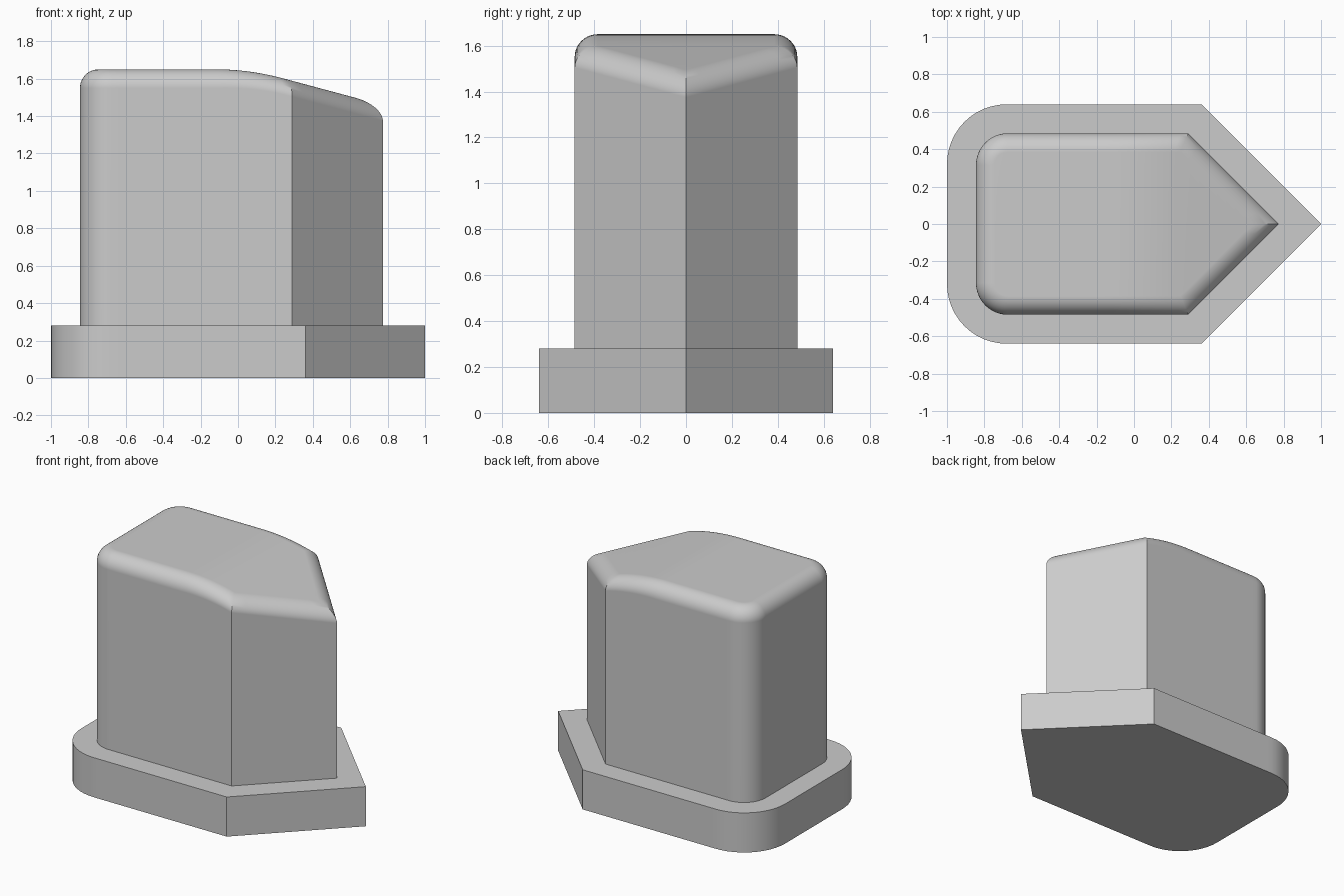
import bpy, bmesh, math

cube = bpy.data.objects.get("Cube")
if cube:
    bpy.data.objects.remove(cube, do_unlink=True)

grey = bpy.data.materials.new("light grey")
grey.use_nodes = True
colour = (0.6, 0.6, 0.6, 1)
grey.diffuse_color = colour
grey.node_tree.nodes["Principled BSDF"].inputs["Base Color"].default_value = colour


def half_outline(back, tip, half, radius, inset=0):
    """Half of the pointed plan, from the back corner to the tip, moved inward."""
    back, half, radius = back + inset, half - inset, radius - inset
    tip -= inset * math.sqrt(2)
    shoulder = tip - half
    points = [(back, 0)]
    for i in range(13):
        a = math.pi / 2 * i / 12
        points.append((back + radius - radius * math.cos(a), half - radius + radius * math.sin(a)))
    start = back + radius
    points += [(start + (shoulder - start) * i / 24, half) for i in range(1, 25)]
    points += [(shoulder + half * i / 8, half - half * i / 8) for i in range(1, 9)]
    return points


def loft(name, rings):
    """Skin stacked mirrored half outlines and close both ends with strips."""
    bm = bmesh.new()
    loops = []
    for ring in rings:
        mirrored = [(x, -y, z) for x, y, z in ring[-2:0:-1]]
        loops.append([bm.verts.new(p) for p in ring + mirrored])
    n = len(loops[0])
    for low, high in zip(loops, loops[1:]):
        for i in range(n):
            j = (i + 1) % n
            bm.faces.new((low[i], low[j], high[j], high[i]))
    for loop in (loops[0], loops[-1]):
        for i in range(n // 2):
            quad = [loop[i], loop[i + 1], loop[-i - 1], loop[-i]]
            bm.faces.new(list(dict.fromkeys(quad)))
    bmesh.ops.recalc_face_normals(bm, faces=bm.faces)
    mesh = bpy.data.meshes.new(name)
    bm.to_mesh(mesh)
    bm.free()
    mesh.materials.append(grey)
    obj = bpy.data.objects.new(name, mesh)
    bpy.context.collection.objects.link(obj)
    bpy.ops.object.select_all(action="DESELECT")
    obj.select_set(True)
    bpy.context.view_layer.objects.active = obj
    bpy.ops.object.shade_smooth_by_angle(angle=math.radians(30))
    weighted = obj.modifiers.new("clean shading", "WEIGHTED_NORMAL")
    weighted.keep_sharp = True


# Base plinth
plinth = half_outline(-1, 1, 0.64, 0.32)
loft("base_plinth", [[(x, y, z) for x, y in plinth] for z in (0, 0.28)])


# Body top: level at the back, curving into a straight slope at the tip
def top_slope(x):
    return 0.268 * min(max((x + 0.12) / 0.36, 0), 1)


def top_height(x):
    bend = min(max(x + 0.12, 0), 0.36)
    return 1.65 - 0.268 * (bend * bend / 0.72 + max(x - 0.24, 0))


# Body with a rounded upper rim
body = (-0.845, 0.775, 0.485, 0.17)
fillet = 0.1
rings = [[(x, y, 0.2) for x, y in half_outline(*body)]]
for i in range(11):
    a = math.pi / 2 * i / 10
    drop = fillet * (1 - math.sin(a))
    plan = half_outline(*body, fillet * (1 - math.cos(a)))
    rings.append([(x, y, top_height(x) - drop * (1 - 0.6 * top_slope(x))) for x, y in plan])
loft("body", rings)
